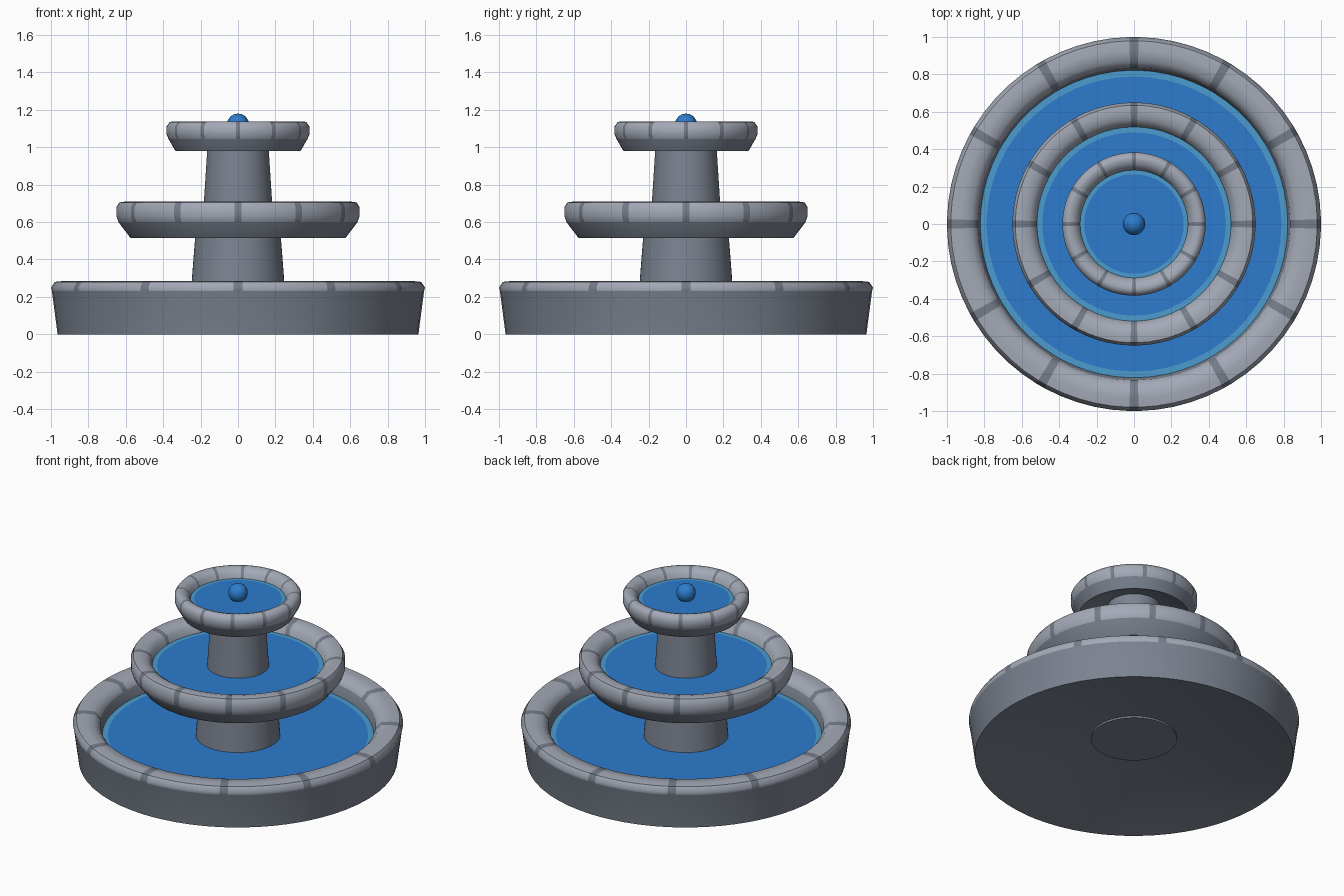
import bpy
import bmesh
import math

cube = bpy.data.objects.get("Cube")
if cube:
    bpy.data.objects.remove(cube, do_unlink=True)


def material(name, srgb):
    """Flat colour from 0-255 sRGB, stored as linear values."""
    colour = [(c / 255 / 12.92 if c < 11 else ((c / 255 + 0.055) / 1.055) ** 2.4) for c in srgb]
    m = bpy.data.materials.new(name)
    m.use_nodes = True
    m.diffuse_color = (*colour, 1)
    bsdf = m.node_tree.nodes["Principled BSDF"]
    bsdf.inputs["Base Color"].default_value = (*colour, 1)
    bsdf.inputs["Roughness"].default_value = 0.8
    return m


body = material("dark stone", (124, 132, 145))
rim = material("light stone", (163, 169, 182))
mortar = material("mortar", (118, 125, 137))
water = material("water blue", (45, 124, 206))
shallow = material("shallow water blue", (76, 156, 208))

SECTORS = 12
STEP = math.tau / SECTORS


def sector_angles(seam):
    """Ring angles with a narrow seam centred on every sector boundary."""
    plain = 5
    angles = []
    for s in range(SECTORS):
        start = s * STEP
        angles.append(start - seam / 2)
        angles += [start + seam / 2 + i * (STEP - seam) / plain for i in range(plain)]
    return angles


def lathe(name, profile, materials, rule, seam=0.04):
    """Revolve (radius, height) points; rule(radius, height, in_seam) picks the material."""
    bm = bmesh.new()
    angles = sector_angles(seam)
    rings = [[bm.verts.new((r * math.cos(a), r * math.sin(a), z)) for r, z in profile] for a in angles]
    for i, ring in enumerate(rings):
        after = rings[(i + 1) % len(rings)]
        in_seam = i % 6 == 0
        for j in range(len(profile) - 1):
            face = bm.faces.new((ring[j], after[j], after[j + 1], ring[j + 1]))
            radius = (profile[j][0] + profile[j + 1][0]) / 2
            height = (profile[j][1] + profile[j + 1][1]) / 2
            face.material_index = rule(radius, height, in_seam)
    bmesh.ops.remove_doubles(bm, verts=bm.verts, dist=0.0001)
    bmesh.ops.recalc_face_normals(bm, faces=bm.faces)
    mesh = bpy.data.meshes.new(name)
    bm.to_mesh(mesh)
    bm.free()
    for m in materials:
        mesh.materials.append(m)
    obj = bpy.data.objects.new(name, mesh)
    bpy.context.collection.objects.link(obj)
    smooth(obj)
    return obj


def smooth(obj):
    bpy.ops.object.select_all(action="DESELECT")
    obj.select_set(True)
    bpy.context.view_layer.objects.active = obj
    bpy.ops.object.shade_smooth_by_angle(angle=math.radians(50))


def basin(name, underside, outside, inside, band, floor, seam):
    """Bowl with a pale coping of stones above height band, split by mortar."""
    profile = underside + outside + inside + [(0, floor)]
    wall = underside[-1][0] * 0.7

    def rule(radius, height, in_seam):
        if height < band or radius < wall:
            return 0
        return 2 if in_seam else 1

    lathe(name, profile, [body, rim, mortar], rule, seam)


def pool(name, radius, edge, height):
    """Water surface with a paler border."""
    lathe(name, [(0, height), (radius - edge, height), (radius, height)], [water, shallow],
          lambda r, z, s: 1 if r > radius - edge else 0)


def column(name, low, high):
    lathe(name, [(0, low[1]), low, high, (0, high[1])], [body], lambda r, z, s: 0)


# Three stacked basins
basin("lower_basin",
      [(0, 0.14), (0.36, 0.13), (0.965, 0)],
      [(0.995, 0.23), (1.0, 0.25), (0.98, 0.28), (0.93, 0.285)],
      [(0.87, 0.28), (0.835, 0.24), (0.82, 0.16)],
      0.235, 0.15, 0.05)
basin("middle_basin",
      [(0, 0.61), (0.24, 0.6), (0.575, 0.515)],
      [(0.64, 0.6), (0.65, 0.63), (0.65, 0.68), (0.635, 0.705), (0.6, 0.71)],
      [(0.56, 0.70), (0.53, 0.68), (0.515, 0.62)],
      0.59, 0.615, 0.06)
basin("upper_basin",
      [(0, 1.06), (0.2, 1.04), (0.335, 0.98)],
      [(0.372, 1.045), (0.383, 1.07), (0.383, 1.11), (0.365, 1.135), (0.345, 1.138)],
      [(0.32, 1.13), (0.297, 1.11), (0.285, 1.07)],
      1.04, 1.065, 0.06)

# Water in each basin
pool("lower_water", 0.823, 0.035, 0.17)
pool("middle_water", 0.52, 0.03, 0.635)
pool("upper_water", 0.288, 0.022, 1.08)

# Tapered supports
column("lower_column", (0.26, 0.12), (0.222, 0.612))
column("upper_column", (0.188, 0.62), (0.16, 1.055))

# Bubble of water at the top
bpy.ops.mesh.primitive_uv_sphere_add(segments=16, ring_count=8, radius=0.06, location=(0, 0, 1.12))
bubble = bpy.context.object
bubble.name = "water_bubble"
bubble.data.materials.append(water)
smooth(bubble)
